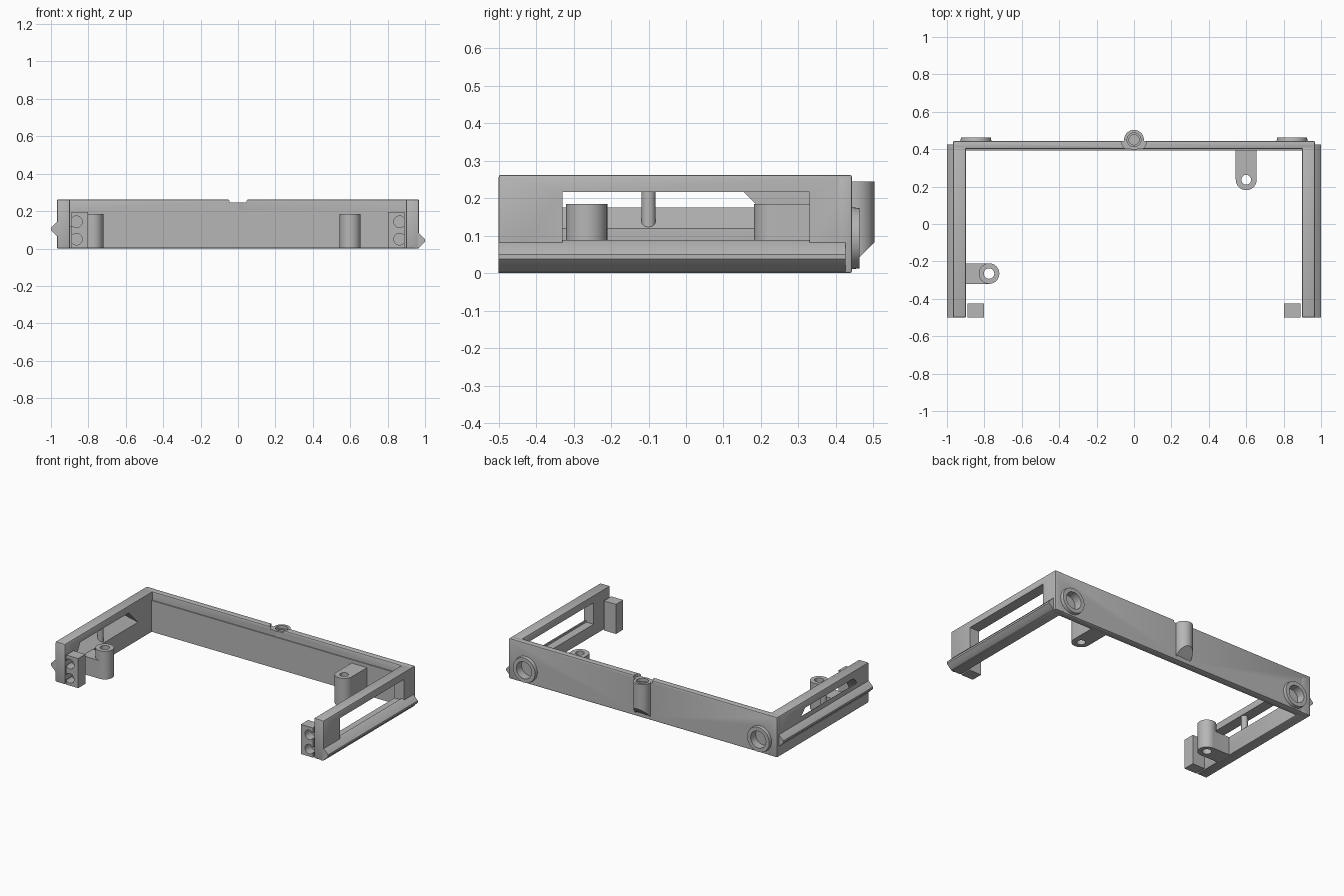
import bpy, bmesh, math
from mathutils import Vector, Matrix

if "Cube" in bpy.data.objects:
    bpy.data.objects.remove(bpy.data.objects["Cube"])

grey = bpy.data.materials.new("plain_grey")
grey.use_nodes = True
COLOUR = (0.47, 0.47, 0.47, 1)
grey.diffuse_color = COLOUR
grey.node_tree.nodes["Principled BSDF"].inputs["Base Color"].default_value = COLOUR


def finish(name, bm):
    bmesh.ops.recalc_face_normals(bm, faces=bm.faces)
    mesh = bpy.data.meshes.new(name)
    bm.to_mesh(mesh)
    bm.free()
    mesh.materials.append(grey)
    obj = bpy.data.objects.new(name, mesh)
    bpy.context.collection.objects.link(obj)
    return obj


def hull(name, points):
    bm = bmesh.new()
    for p in points:
        bm.verts.new(p)
    bmesh.ops.convex_hull(bm, input=bm.verts)
    bmesh.ops.dissolve_limit(bm, angle_limit=0.01, verts=bm.verts, edges=bm.edges)
    return finish(name, bm)


def box(name, xs, ys, zs):
    return hull(name, [(x, y, z) for x in xs for y in ys for z in zs])


def cylinder(name, base, height, r1, r2=None, along_y=False):
    bm = bmesh.new()
    bmesh.ops.create_cone(bm, cap_ends=True, segments=40, radius1=r1,
                          radius2=r1 if r2 is None else r2, depth=height)
    bmesh.ops.translate(bm, verts=bm.verts, vec=(0, 0, height / 2))
    if along_y:
        bmesh.ops.rotate(bm, verts=bm.verts, matrix=Matrix.Rotation(-math.pi / 2, 3, "X"))
    bmesh.ops.translate(bm, verts=bm.verts, vec=base)
    return finish(name, bm)


def activate(obj):
    bpy.ops.object.select_all(action="DESELECT")
    obj.select_set(True)
    bpy.context.view_layer.objects.active = obj


def combine(target, other, operation="DIFFERENCE"):
    activate(target)
    mod = target.modifiers.new("combine", "BOOLEAN")
    mod.operation, mod.object, mod.solver = operation, other, "EXACT"
    bpy.ops.object.modifier_apply(modifier=mod.name)
    bpy.data.objects.remove(other)


def soften(obj, width=0.008):
    activate(obj)
    mod = obj.modifiers.new("soft_edges", "BEVEL")
    mod.width, mod.segments = width, 2
    bpy.ops.object.modifier_apply(modifier=mod.name)


# Back wall with its thicker lower panel
back_wall = box("back_wall", (-0.968, 0.968), (0.4, 0.443), (0, 0.262))
soften(back_wall)
combine(back_wall, box("panel", (-0.91, 0.91), (0.393, 0.42), (0.003, 0.207)), "UNION")

# Centre boss with a slanted underside, standing in a round notch
combine(back_wall, cylinder("notch", (0, 0.45, 0.245), 0.1, 0.068))
boss = cylinder("centre_boss", (0, 0.45, 0), 0.245, 0.053)
for v in boss.data.vertices:
    if v.co.z < 0.1:
        v.co.z = max(0.005, v.co.y - 0.42)
combine(back_wall, boss, "UNION")
for radius, floor in ((0.037, 0.225), (0.027, 0.06)):
    combine(back_wall, cylinder("bore", (0, 0.45, floor), 0.4, radius))

# Round recessed collars on the rear
for x in (-0.845, 0.845):
    combine(back_wall, cylinder("collar", (x, 0.42, 0.093), 0.043, 0.086, 0.08, True), "UNION")
    combine(back_wall, cylinder("recess", (x, 0.41, 0.093), 0.2, 0.055, None, True))

# Side arms, each with a window and a rail at its own height
parts = [back_wall]
for side, name, rail_z in ((-1, "right", 0.105), (1, "left", 0.043)):
    arm = box(name + "_arm", (side * 0.898, side * 0.968), (-0.5, 0.443), (0, 0.262))
    soften(arm, 0.006)
    if side > 0:
        combine(arm, box("window", (0.8, 1.1), (-0.33, 0.33), (0.076, 0.216)))
    else:
        # Tapered opening with a sill rising outward
        top = [(x, y, 0.216) for x in (-0.88, -0.99) for y in (-0.34, 0.155)]
        sill = [(-0.88, -0.4, 0.105), (-0.88, 0.266, 0.105),
                (-0.99, -0.37, 0.192), (-0.99, 0.179, 0.192)]
        combine(arm, hull("window", top + sill))
    parts.append(arm)

    rail = hull(name + "_rail", [(side * x, y, rail_z + dz) for y in (-0.5, 0.425)
                                 for x, dz in ((0.95, 0.045), (0.968, 0.038), (1.0, 0.006),
                                               (1.0, -0.006), (0.968, -0.038), (0.95, -0.043))])
    parts.append(rail)

    # Front foot with two blind screw holes
    foot = box(name + "_foot", (side * 0.89, side * 0.803), (-0.5, -0.425), (0.002, 0.195))
    combine(arm, foot, "UNION")
    for z in (0.05, 0.143):
        combine(arm, cylinder("hole", (side * 0.864, -0.55, z), 0.11, 0.031, None, True))

# Slim pillar standing in the tapered window
parts.append(cylinder("window_pillar", (-0.922, -0.1, 0.11), 0.11, 0.019))

# Screw post beside the arm, on a lower bridge
post = cylinder("side_post", (-0.775, -0.265, 0.002), 0.183, 0.055)
combine(post, box("bridge", (-0.91, -0.775), (-0.32, -0.21), (0.002, 0.12)), "UNION")
combine(post, cylinder("hole", (-0.775, -0.265, -0.1), 0.4, 0.028))
parts.append(post)

# Screw tab on the back wall
tab = cylinder("rear_tab", (0.6, 0.237, 0.002), 0.183, 0.056)
combine(tab, box("web", (0.544, 0.656), (0.237, 0.41), (0.002, 0.185)), "UNION")
combine(tab, cylinder("hole", (0.6, 0.237, -0.1), 0.4, 0.026))
parts.append(tab)

for obj in parts:
    activate(obj)
    bpy.ops.object.shade_smooth_by_angle(angle=math.radians(30))
